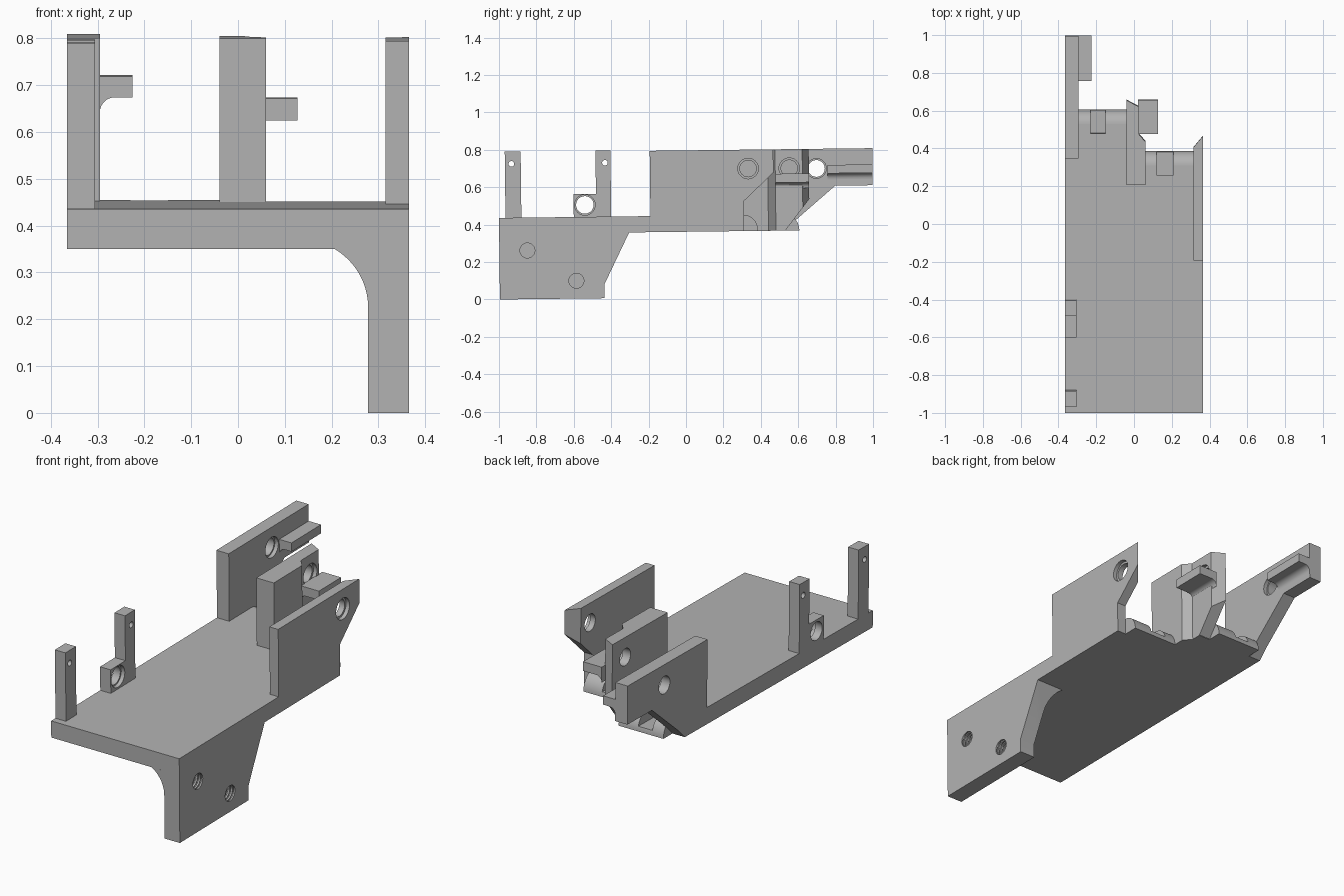
import bpy, bmesh, math
from mathutils import Matrix

cube = bpy.data.objects.get("Cube")
if cube:
    bpy.data.objects.remove(cube, do_unlink=True)

grey = bpy.data.materials.new("plain_grey")
grey.use_nodes = True
grey.diffuse_color = (0.45, 0.45, 0.45, 1)
grey.node_tree.nodes["Principled BSDF"].inputs["Base Color"].default_value = grey.diffuse_color

BOTTOM, DECK, TOP = 0.35, 0.436, 0.785
EDGE = 0.365
parts = []


def arc(cy, cz, ry, rz, start, end, steps=12):
    angles = [math.radians(start + (end - start) * i / steps) for i in range(steps + 1)]
    return [(cy + ry * math.cos(a), cz + rz * math.sin(a)) for a in angles]


def prism(name, points, axis, low, high, keep=True):
    """Extrude a 2D outline along an axis; the outline uses the other two axes in order."""
    place = {"X": lambda p, t: (t, p[0], p[1]),
             "Y": lambda p, t: (p[0], t, p[1]),
             "Z": lambda p, t: (p[0], p[1], t)}[axis]
    bm = bmesh.new()
    ends = [[bm.verts.new(place(p, t)) for p in points] for t in (low, high)]
    bm.faces.new(ends[0])
    bm.faces.new(ends[1])
    n = len(points)
    for i in range(n):
        j = (i + 1) % n
        bm.faces.new((ends[0][i], ends[0][j], ends[1][j], ends[1][i]))
    bmesh.ops.recalc_face_normals(bm, faces=bm.faces)
    mesh = bpy.data.meshes.new(name)
    bm.to_mesh(mesh)
    bm.free()
    mesh.materials.append(grey)
    obj = bpy.data.objects.new(name, mesh)
    bpy.context.collection.objects.link(obj)
    if keep:
        parts.append(obj)
    return obj


def cut(target, points, axis, low, high):
    cutter = prism("cutter", points, axis, low, high, keep=False)
    cutter.hide_render = True
    mod = target.modifiers.new("cut", "BOOLEAN")
    mod.operation = "DIFFERENCE"
    mod.solver = "EXACT"
    mod.object = cutter
    bpy.context.view_layer.objects.active = target
    bpy.ops.object.modifier_apply(modifier=mod.name)
    bpy.data.objects.remove(cutter, do_unlink=True)


def hole(target, y, z, r, low, high):
    cut(target, arc(y, z, r, r, 0, 345, 23), "X", low, high)


def rect(a, b, c, d):
    return [(a, c), (b, c), (b, d), (a, d)]


# Deck plate with a stepped rear edge
deck = prism("deck_plate", [(-EDGE, -1), (EDGE, -1), (EDGE, 0.31), (0.06, 0.31), (0.06, 0.44),
                            (0.025, 0.48), (0.025, 0.53), (-EDGE, 0.53)], "Z", BOTTOM, DECK)

# Rounded rear lips, each with a recess running into the deck
for side, x0, x1, n0, n1, y in (("right", -0.295, -0.04, -0.23, -0.15, 0.53),
                                ("left", 0.06, 0.315, 0.12, 0.21, 0.31)):
    lip = prism(side + "_rear_lip", [(y, BOTTOM)] + arc(y, BOTTOM, 0.075, DECK - BOTTOM, 0, 90),
                "X", x0, x1)
    for body in (deck, lip):
        cut(body, rect(n0, n1, y - 0.05, y + 0.1), "Z", 0.375, 0.5)

# Side leg with curved inner brace and sloped rear
leg = prism("side_leg", [(EDGE, 0), (EDGE, BOTTOM)]
            + arc(0.133, 0.225, 0.145, 0.145, 59.5, 0) + [(0.278, 0)], "Y", -1, -0.3)
cut(leg, [(-0.44, -0.1), (-0.44, 0.075), (-0.3, 0.36), (-0.1, 0.36), (-0.1, -0.1)], "X", 0.1, 0.5)
for y, z in ((-0.85, 0.26), (-0.59, 0.095)):
    hole(leg, y, z, 0.04, 0.31, 0.4)
    for step in range(3):
        x = 0.318 + step * 0.016
        hole(leg, y, z, 0.046, x, x + 0.007)

# Left wall
left = prism("left_wall", [(EDGE, -0.19), (EDGE, 0.47), (0.315, 0.41), (0.315, -0.19)],
             "Z", DECK, TOP)
cut(left, [(0.31, 0.3), (0.31, 0.51), (0.48, 0.67), (0.6, 0.67), (0.6, 0.3)], "X", 0.2, 0.5)
hole(left, 0.335, 0.684, 0.044, 0.2, 0.5)
hole(left, 0.335, 0.684, 0.055, 0.345, 0.5)

# Middle wall, thinner towards the rear
middle = prism("middle_wall", [(-0.04, 0.21), (0.06, 0.21), (0.06, 0.44), (0.025, 0.48),
                               (0.025, 0.625), (-0.04, 0.66)], "Z", BOTTOM + 0.002, TOP)
cut(middle, [(0.53, 0.3), (0.53, 0.35), (0.67, 0.53), (0.8, 0.53), (0.8, 0.3)], "X", -0.2, 0.2)
hole(middle, 0.555, 0.683, 0.044, -0.2, 0.2)
hole(middle, 0.555, 0.683, 0.055, 0.005, 0.2)

# Right wall, the longest, with a raised tail
right = prism("right_wall", [(0.35, DECK), (0.35, TOP), (1, TOP), (1, 0.587), (0.8, 0.587),
                             (0.58, 0.4), (0.53, BOTTOM), (0.53, DECK)], "X", -EDGE, -0.295)
hole(right, 0.7, 0.68, 0.045, -0.5, -0.2)
hole(right, 0.7, 0.68, 0.053, -0.315, -0.2)

# Latch tongues with a concave fillet under each
for name, x, width, z0, z1, y0, y1 in (("right_latch", -0.295, 0.07, 0.653, 0.698, 0.76, 1.0),
                                       ("middle_latch", 0.02, 0.107, 0.607, 0.654, 0.48, 0.66)):
    r = 0.032
    outline = [(x, z1), (x + width, z1), (x + width, z0)] + arc(x + r, z0 - r, r, r, 90, 180, 8)
    prism(name, outline, "Y", y0, y1)

# Front posts with pin holes, and the eyelet block
for name, y0, y1, pin in (("front_post", -0.965, -0.88, -0.93), ("rear_post", -0.48, -0.4, -0.43)):
    post = prism(name, rect(-EDGE, -0.305, y0, y1), "Z", DECK, TOP + 0.005)
    hole(post, pin, 0.724, 0.015, -0.5, -0.2)
block = prism("eyelet_block", rect(-EDGE, -0.305, -0.6, -0.48), "Z", DECK, 0.558)
for body in (block, parts[-2]):
    hole(body, -0.54, 0.5, 0.047, -0.5, -0.2)
    hole(body, -0.54, 0.5, 0.055, -0.325, -0.2)

# Slight overall tilt, then smooth the round surfaces
tilt = Matrix.Identity(4)
tilt[1][2], tilt[1][3] = -0.012, 0.012 * DECK
tilt[2][1], tilt[2][3] = 0.012, 0.012
bpy.ops.object.select_all(action="DESELECT")
for obj in parts:
    obj.data.transform(tilt)
    obj.select_set(True)
bpy.context.view_layer.objects.active = deck
bpy.ops.object.shade_smooth_by_angle(angle=math.radians(30))
